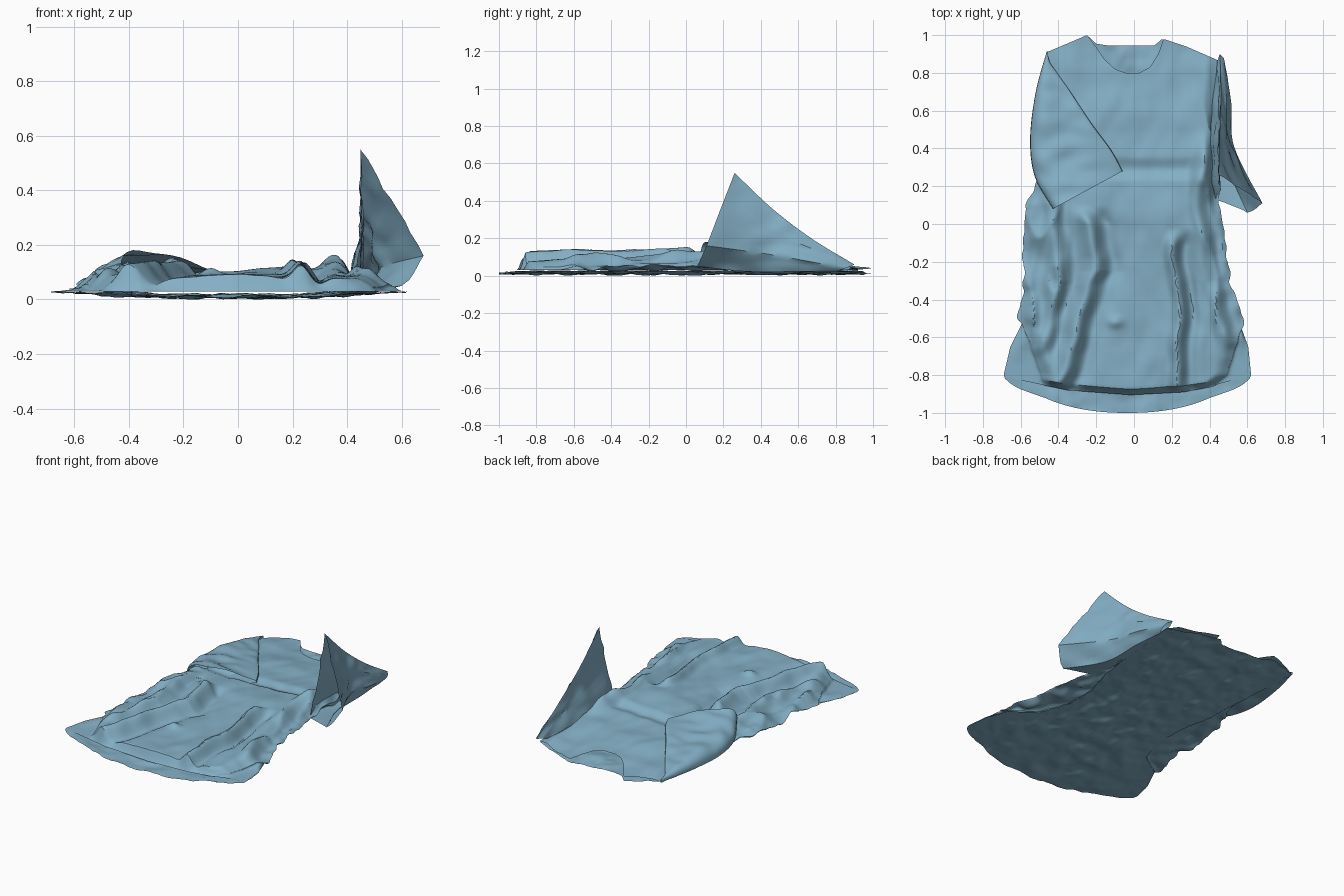
import bpy, math
from mathutils import Vector, noise

if "Cube" in bpy.data.objects:
    bpy.data.objects.remove(bpy.data.objects["Cube"])


def smooth(t):
    t = max(0.0, min(1.0, t))
    return t * t * (3 - 2 * t)


def lerp_table(tab, t, ease=False):
    """Lookup in [(t, value), ...], linear or eased."""
    if t <= tab[0][0]:
        return tab[0][1]
    for (a, va), (b, vb) in zip(tab, tab[1:]):
        if t <= b:
            f = (t - a) / (b - a)
            return va + (vb - va) * (smooth(f) if ease else f)
    return tab[-1][1]


def n(x, y, fx, fy, s=0.0):
    return noise.noise(Vector((x * fx + s, y * fy - s, s)))


def grid_object(name, rows, wrap=False, angle=35):
    """Skin a list of equal-length point rows."""
    m = len(rows[0])
    verts = [p for r in rows for p in r]
    faces = []
    for j in range(len(rows) - 1):
        for i in range(m if wrap else m - 1):
            k = (i + 1) % m
            faces.append((j * m + i, j * m + k, (j + 1) * m + k, (j + 1) * m + i))
    me = bpy.data.meshes.new(name)
    me.from_pydata(verts, [], faces)
    ob = bpy.data.objects.new(name, me)
    bpy.context.collection.objects.link(ob)
    mat = bpy.data.materials.get("cloth_blue") or bpy.data.materials.new("cloth_blue")
    mat.diffuse_color = (0.23, 0.43, 0.56, 1)
    mat.use_nodes = True
    mat.node_tree.nodes["Principled BSDF"].inputs["Base Color"].default_value = mat.diffuse_color
    me.materials.append(mat)
    bpy.ops.object.select_all(action='DESELECT')
    ob.select_set(True)
    bpy.context.view_layer.objects.active = ob
    bpy.ops.object.shade_smooth_by_angle(angle=math.radians(angle))
    return ob


def catmull(pts, t):
    """Smooth point on a control polyline, t in 0..1."""
    k = len(pts) - 1
    i = min(int(t * k), k - 1)
    f = t * k - i
    p = [Vector(pts[max(0, min(k, i + d))]) for d in (-1, 0, 1, 2)]
    return 0.5 * (2 * p[1] + (p[2] - p[0]) * f + (2 * p[0] - 5 * p[1] + 4 * p[2] - p[3]) * f * f
                  + (3 * p[1] - p[0] - 3 * p[2] + p[3]) * f ** 3)


# Side outlines as (y, x)
BACK_L = [(-.92, -.6), (-.87, -.66), (-.8, -.69), (-.65, -.655), (-.5, -.58), (-.4, -.43), (-.2, -.37), (0, -.38),
          (.2, -.42), (.4, -.43), (.92, -.46)]
BACK_R = [(-.92, .53), (-.87, .59), (-.8, .62), (-.65, .605), (-.5, .55), (-.4, .4), (-.2, .33), (0, .33),
          (.2, .39), (.4, .42), (.85, .46)]
FRONT_L = [(-.86, -.47), (-.6, -.56), (-.5, -.62), (-.42, -.6), (-.35, -.58), (-.1, -.59), (.1, -.57),
           (.2, -.53), (.3, -.47), (.45, -.44), (.92, -.46)]
FRONT_R = [(-.86, .42), (-.8, .49), (-.62, .55), (-.5, .58), (-.3, .51), (0, .47), (.2, .44), (.45, .43), (.85, .46)]
# Hems and necklines as (x fraction, y)
BACK_HEM = [(i / 70, -.82 - .18 * (1 - abs(i / 35 - 1) ** 2.2) ** .7) for i in range(71)]
FRONT_HEM = [(0, -.8), (.08, -.85), (.2, -.88), (.5, -.905), (.75, -.89), (.9, -.86), (1, -.79)]
BACK_TOP = [(0, .91), (.23, 1), (.28, .955), (.35, .945), (.62, .945), (.66, .98), (.8, .94), (1, .86)]
FRONT_TOP = [(0, .91), (.23, 1), (.28, .94), (.33, .87), (.39, .82), (.45, .8), (.53, .8), (.59, .83),
             (.64, .9), (.67, .98), (.8, .94), (1, .86)]
# Skirt folds: ridge (y, x), height, width, start y, end y
FOLDS = [([(-.9, -.43), (-.6, -.31), (-.25, -.2), (0, -.24), (.15, -.3)], .05, .045, -.95, .1),
         ([(-.9, .25), (-.5, .23), (-.2, .21), (0, .22)], .045, .035, -.95, -.02),
         ([(-.7, -.52), (-.3, -.38), (.1, -.45)], .03, .04, -.72, .2),
         ([(-.65, .5), (-.3, .38), (0, .36), (.3, .32)], .025, .04, -.65, .35)]
BASE = [(-.9, .055), (-.6, .06), (-.2, .06), (.05, .07), (.22, .065), (.29, .042), (.36, .06), (.5, .05),
        (.8, .025), (.95, .01)]
TUCK = .1


def back_height(x, y, u):
    edge = smooth(abs(u - .5) * 4 - 1)
    return max(0, .012 + .014 * edge + .016 * (1 - edge) * n(x, y, 9, 9) + .006 * n(x, y, 22, 18, 3))


def front_height(x, y, u, v):
    d = min(u, 1 - u)
    w = smooth((y - .4) / .2)
    rise = smooth((d - .07 * (1 - w)) / .09)
    h = lerp_table(BASE, y, True)
    for ridge, amp, wd, y0, y1 in FOLDS:
        s = x - lerp_table(ridge, y) - .03 * n(x, y, 2, 6, 7)
        fade = smooth((y - y0 + .03) / .1) * smooth((y1 - y) / .1)
        h += fade * amp * (math.exp(-(s / wd) ** 2) - .6 * math.exp(-((s - 2 * wd) / wd) ** 2))
    # bunched cloth at the waist sides and a small dent in the skirt
    h += .08 * math.exp(-((x - .38) / .06) ** 2 - ((y - .3) / .13) ** 2)
    h += .02 * math.exp(-((x - .2) / .12) ** 2 - ((y - .05) / .2) ** 2)
    h += .022 * math.exp(-((x + .1) / .04) ** 2 - ((y + .52) / .03) ** 2)
    side = smooth((abs(x) - .25) / .2) * smooth((.4 - y) / .25) * smooth((y + .8) / .3)
    crease = 1 - abs(2 * n(x, y, 9, 3, 4))
    h += .012 * n(x, y, 6, 4, 2) + .005 * n(x, y, 14, 9, 3)
    h += side * (.035 * (crease - .7) + .02 * n(x, y, 13, 7, 5))
    # tucked sides stay low and crumpled, the hem wall drops to the back sheet
    tuck = (1 - w) * (1 - rise) * smooth(d / .05) * smooth((y + .75) / .2) * (.012 + .03 * n(x, y, 14, 9, 9))
    return max(.024, .03 + tuck + rise * smooth(v / .02) * max(0, h))


def panel(name, hem, top, left, right, height, cols, rows, fold=0.0):
    out = []
    for j in range(rows + 1):
        v, row = j / rows, []
        for i in range(cols + 1):
            u = i / cols
            y = lerp_table(hem, u) * (1 - v) + lerp_table(top, u) * v
            xl, xr = lerp_table(left, y), lerp_table(right, y)
            if fold:
                # cloth rolls out from the tucked seam before crossing the front
                crumple = .018 * n(0, y, 1, 14, 1) * smooth((.4 - y) / .2)
                xl, xr = xl + crumple, xr + crumple
                bl, br = lerp_table(BACK_L, y), lerp_table(BACK_R, y)
                if u < fold:
                    x = bl + (xl - bl) * smooth(u / fold)
                elif u > 1 - fold:
                    x = br + (xr - br) * smooth((1 - u) / fold)
                else:
                    x = xl + (xr - xl) * (u - fold) / (1 - 2 * fold)
                if y > .4:
                    w = smooth((y - .4) / .25)
                    x = x * (1 - w) + (xl + (xr - xl) * u) * w
                z = height(x, y, u, v)
            else:
                x = xl + (xr - xl) * u
                z = height(x, y, u)
            row.append((x, y, z))
        out.append(row)
    return grid_object(name, out)


# Dress body: flat back sheet and draped front sheet
panel("back_panel", BACK_HEM, BACK_TOP, BACK_L, BACK_R, back_height, 70, 100)
panel("front_panel", FRONT_HEM, FRONT_TOP, FRONT_L, FRONT_R, front_height, 130, 170, fold=TUCK)

# Sleeve folded across the bodice: outer edge, inner edge, crown heights (outer, inner)
OUTER = [(-.46, .92, .03), (-.52, .7, .035), (-.55, .45, .04), (-.525, .25, .06), (-.43, .08, .11)]
INNER = [(-.45, .86, .035), (-.35, .72, .06), (-.23, .54, .085), (-.12, .39, .095), (-.06, .28, .085)]
CROWN = [(.015, .01, 0), (.05, .025, 0), (.07, .025, 0), (.08, .02, 0), (.09, .02, 0)]
rows = []
for j in range(41):
    t = j / 40
    o, i_, c = catmull(OUTER, t), catmull(INNER, t), catmull(CROWN, t)
    ring = []
    for k in range(36):
        a = 2 * math.pi * k / 36
        w = .5 - .5 * math.cos(a)
        p = o.lerp(i_, w)
        s = math.sin(a)
        if s > 0:
            p.z += s ** .7 * (c.x * (1 - w) ** 1.3 + c.y * w) * 1.25
        else:
            p.z += s * .015
        p.z += .022 * n(p.x, p.y, 7, 12, 6) * abs(s) * smooth(t * 3)
        ring.append(p)
    rows.append(ring)
grid_object("folded_sleeve", rows, wrap=True)

# Sleeve standing up: control loops from shoulder to open cuff, inner side sewn to the body
LOOPS = [
    [(.455, .9, .06), (.475, .88, .05), (.48, .85, .04), (.46, .8, .02), (.43, .8, .03), (.44, .86, .05)],
    [(.46, .67, .2), (.49, .66, .15), (.515, .64, .08), (.48, .6, .022), (.41, .6, .035), (.45, .64, .13)],
    [(.452, .46, .36), (.495, .44, .24), (.53, .41, .12), (.49, .33, .022), (.39, .36, .035), (.445, .42, .22)],
    [(.448, .26, .55), (.56, .19, .37), (.68, .11, .16), (.6, .06, .05), (.43, .13, .04), (.46, .18, .3)]]
rows = []
for j in range(31):
    ctrl = [catmull([lp[k] for lp in LOOPS], j / 30) for k in range(6)]
    ring = []
    for k in range(6):
        for f in range(5):
            p = ctrl[k].lerp(ctrl[(k + 1) % 6], f / 5)
            p.x += .016 * n(p.y, p.z, 7, 16, 8) * (1 if f else 0)
            ring.append(p)
    rows.append(ring)
grid_object("raised_sleeve", rows, wrap=True)
